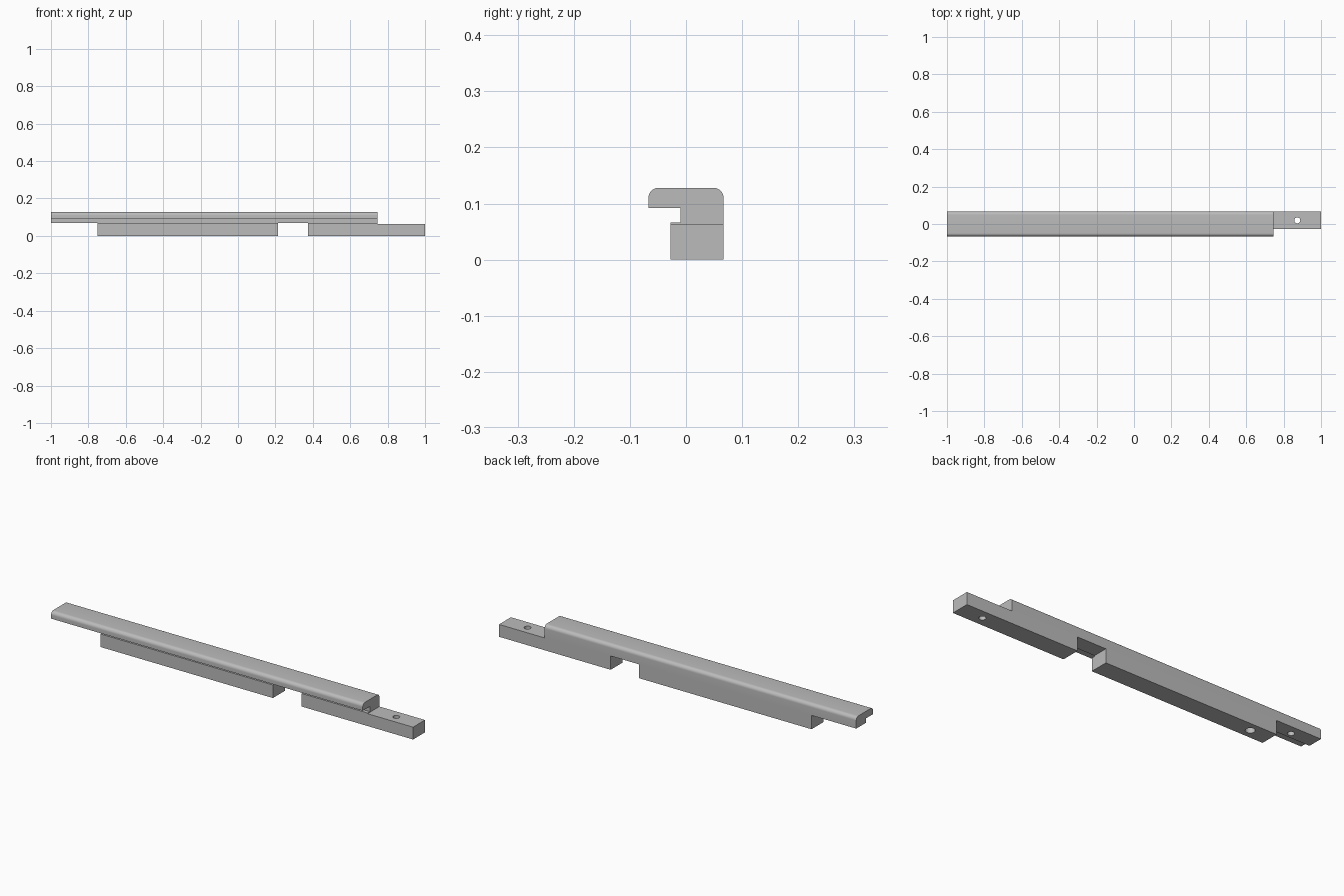
import bpy
import bmesh
from math import cos, sin, pi
from mathutils import Matrix, Vector

cube = bpy.data.objects.get("Cube")
if cube:
    bpy.data.objects.remove(cube, do_unlink=True)

grey = bpy.data.materials.new("plain grey")
grey.use_nodes = True
colour = (0.5, 0.5, 0.5, 1)
grey.diffuse_color = colour
grey.node_tree.nodes["Principled BSDF"].inputs["Base Color"].default_value = colour

BACK, LIP, BLOCK, GROOVE = 0.067, -0.067, -0.028, -0.01
TOP, RADIUS = 0.128, 0.018
MID = (BACK + BLOCK) / 2


def add_object(name, bm):
    bmesh.ops.recalc_face_normals(bm, faces=bm.faces)
    mesh = bpy.data.meshes.new(name)
    bm.to_mesh(mesh)
    bm.free()
    obj = bpy.data.objects.new(name, mesh)
    bpy.context.collection.objects.link(obj)
    mesh.materials.append(grey)
    return obj


def corner(y, z, start):
    """Rounded corner of the profile, turning a quarter counterclockwise."""
    return [(y + RADIUS * cos(start + a * pi / 16), z + RADIUS * sin(start + a * pi / 16))
            for a in range(9)]


def box_cutter(x0, x1, z0, z1):
    bm = bmesh.new()
    size = Matrix.Diagonal((x1 - x0, 0.4, z1 - z0, 1))
    centre = Vector(((x0 + x1) / 2, 0, (z0 + z1) / 2))
    bmesh.ops.create_cube(bm, size=1, matrix=Matrix.Translation(centre) @ size)
    return add_object("box_cutter", bm)


def hole_cutter(x, radius, z0, z1):
    bm = bmesh.new()
    bmesh.ops.create_cone(bm, cap_ends=True, segments=32, radius1=radius, radius2=radius,
                          depth=z1 - z0, matrix=Matrix.Translation((x, MID, (z0 + z1) / 2)))
    return add_object("hole_cutter", bm)


# Hooked rail profile, extruded along the whole length
profile = [(BLOCK, 0), (BACK, 0)]
profile += corner(BACK - RADIUS, TOP - RADIUS, 0)
profile += corner(LIP + RADIUS, TOP - RADIUS, pi / 2)
profile += [(LIP, 0.092), (GROOVE, 0.092), (GROOVE, 0.066), (BLOCK, 0.066)]
bm = bmesh.new()
face = bm.faces.new([bm.verts.new((-1, y, z)) for y, z in profile])
end = bmesh.ops.extrude_face_region(bm, geom=[face])["geom"]
bmesh.ops.translate(bm, vec=(2, 0, 0),
                    verts=[v for v in end if isinstance(v, bmesh.types.BMVert)])
rail = add_object("hooked_rail", bm)

cutters = [
    box_cutter(-1.2, -0.75, -0.1, 0.07),    # overhang at the far end
    box_cutter(0.215, 0.375, -0.1, 0.07),   # underside notch
    box_cutter(0.745, 1.2, 0.0625, 0.3),    # low mounting tab
    hole_cutter(0.873, 0.016, -0.1, 0.2),   # through hole in the tab
    hole_cutter(-0.64, 0.022, -0.1, 0.05),  # blind hole in the block
    hole_cutter(-0.87, 0.016, -0.1, 0.11),  # blind hole in the overhang
]

# Cut the rail, then discard the cutters
bpy.context.view_layer.objects.active = rail
rail.select_set(True)
for cutter in cutters:
    cutter.hide_render = True
    cut = rail.modifiers.new("cut", "BOOLEAN")
    cut.operation = "DIFFERENCE"
    cut.solver = "EXACT"
    cut.object = cutter
    bpy.ops.object.modifier_apply(modifier=cut.name)
    bpy.data.objects.remove(cutter, do_unlink=True)

bpy.ops.object.shade_smooth_by_angle(angle=pi / 6)
